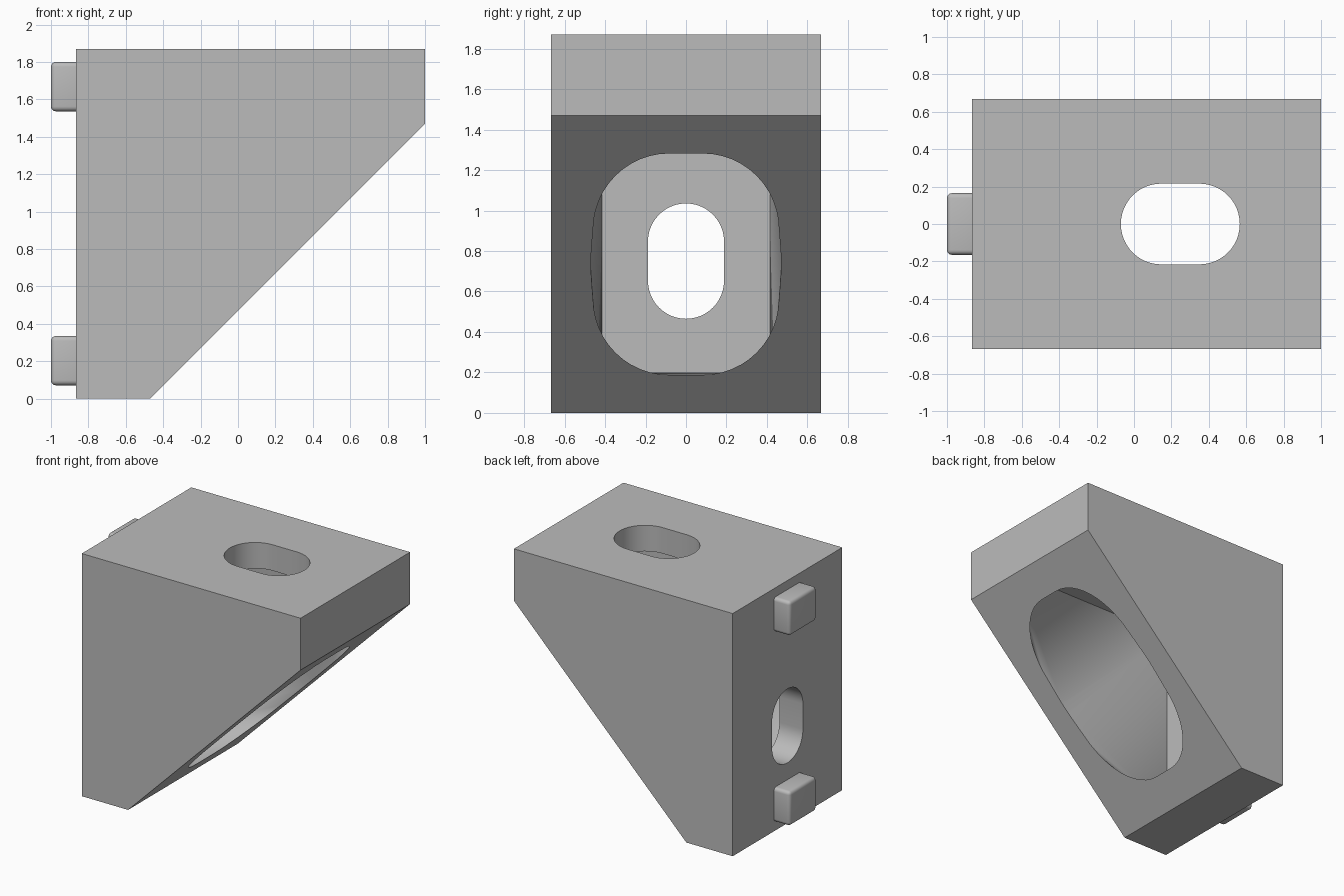
import bpy, bmesh, math
from mathutils import Matrix, Vector

cube = bpy.data.objects.get("Cube")
if cube:
    bpy.data.objects.remove(cube, do_unlink=True)

grey = bpy.data.materials.new("light grey")
grey.use_nodes = True
colour = (0.5, 0.5, 0.5, 1)
grey.diffuse_color = colour
grey.node_tree.nodes["Principled BSDF"].inputs["Base Color"].default_value = colour


def add_object(name, bm):
    bmesh.ops.recalc_face_normals(bm, faces=bm.faces)
    mesh = bpy.data.meshes.new(name)
    bm.to_mesh(mesh)
    bm.free()
    mesh.materials.append(grey)
    obj = bpy.data.objects.new(name, mesh)
    bpy.context.collection.objects.link(obj)
    return obj


def prism(name, points, direction):
    """Extrude a flat outline along a direction."""
    bm = bmesh.new()
    face = bm.faces.new([bm.verts.new(p) for p in points])
    out = bmesh.ops.extrude_face_region(bm, geom=[face])
    verts = [g for g in out["geom"] if isinstance(g, bmesh.types.BMVert)]
    bmesh.ops.translate(bm, verts=verts, vec=direction)
    return add_object(name, bm)


def stadium(radius, half_straight, steps=24):
    """Outline of a slot, long axis first."""
    points = []
    for side in (1, -1):
        for i in range(steps + 1):
            a = math.pi * (i / steps - 0.5)
            points.append((side * (half_straight + radius * math.cos(a)),
                           side * radius * math.sin(a)))
    return points


def smooth(obj, angle):
    bpy.ops.object.select_all(action='DESELECT')
    obj.select_set(True)
    bpy.context.view_layer.objects.active = obj
    bpy.ops.object.shade_smooth_by_angle(angle=math.radians(angle))


# Wedge body: a block with one corner cut off at 45 degrees
W = 0.667
profile = [(-0.865, 0), (-0.47, 0), (1, 1.47), (1, 1.87), (-0.865, 1.87)]
body = prism("bracket_body", [(x, -W, z) for x, z in profile], (0, 2 * W, 0))

# Hollow: rounded mouth on the sloping face, widening to the inner walls
bm = bmesh.new()
mouth = stadium(0.47, 0.03)
for x, y in mouth:
    for out in (0, 0.05):
        bm.verts.new((0.265 + x + out, y, 0.735 + x - out))
for y in (-0.415, 0.415):
    for x, z in ((-0.665, 0.2), (-0.665, 1.67), (0.8, 1.67)):
        bm.verts.new((x, y, z))
hull = bmesh.ops.convex_hull(bm, input=bm.verts)
loose = {g for g in hull["geom_interior"] + hull["geom_unused"]
         if isinstance(g, bmesh.types.BMVert)}
bmesh.ops.delete(bm, geom=list(loose), context='VERTS')
hollow = add_object("hollow_cutter", bm)

# Bolt slots through the top and the back wall
top_slot = prism("top_slot_cutter",
                 [(0.2475 + a, b, 1.4) for a, b in stadium(0.216, 0.102)], (0, 0, 0.6))
side_slot = prism("side_slot_cutter",
                  [(-1.1, b, 0.75 + a) for a, b in stadium(0.188, 0.097)], (0.6, 0, 0))

for cutter in (hollow, top_slot, side_slot):
    mod = body.modifiers.new(cutter.name, 'BOOLEAN')
    mod.operation = 'DIFFERENCE'
    mod.solver = 'EXACT'
    mod.object = cutter
    bpy.context.view_layer.objects.active = body
    bpy.ops.object.modifier_apply(modifier=mod.name)
    bpy.data.objects.remove(cutter, do_unlink=True)
smooth(body, 25)

# Locating tabs on the mounting face
for name, z in (("lower_tab", 0.203), ("upper_tab", 1.668)):
    bm = bmesh.new()
    size = Matrix.Diagonal((0.18, 0.33, 0.264, 1))
    bmesh.ops.create_cube(bm, size=1, matrix=Matrix.Translation((-0.91, 0, z)) @ size)
    bmesh.ops.bevel(bm, geom=bm.edges[:], offset=0.026, segments=4,
                    profile=0.5, affect='EDGES')
    smooth(add_object(name, bm), 40)
